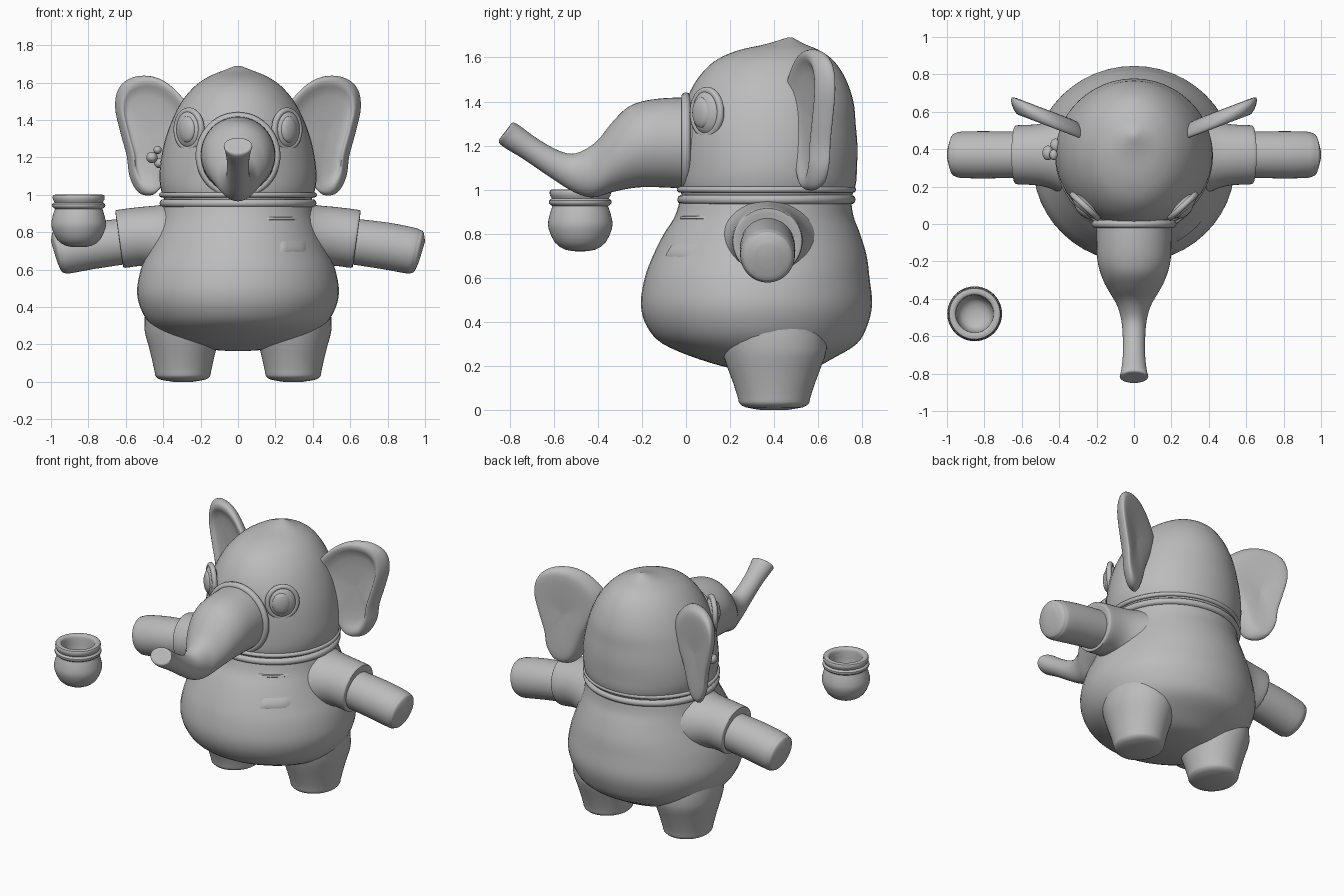
import bpy, bmesh, math
from mathutils import Vector, Matrix

old = bpy.data.objects.get("Cube")
if old:
    bpy.data.objects.remove(old, do_unlink=True)

grey = bpy.data.materials.new("plain_grey")
grey.use_nodes = True
grey.diffuse_color = (0.5, 0.5, 0.5, 1)
grey.node_tree.nodes["Principled BSDF"].inputs["Base Color"].default_value = (0.5, 0.5, 0.5, 1)


def finish(name, bm, angle=40):
    """Turn a bmesh into a smooth-shaded object."""
    bmesh.ops.recalc_face_normals(bm, faces=bm.faces)
    mesh = bpy.data.meshes.new(name)
    bm.to_mesh(mesh)
    bm.free()
    mesh.materials.append(grey)
    ob = bpy.data.objects.new(name, mesh)
    bpy.context.collection.objects.link(ob)
    bpy.ops.object.select_all(action='DESELECT')
    ob.select_set(True)
    bpy.context.view_layer.objects.active = ob
    bpy.ops.object.shade_smooth_by_angle(angle=math.radians(angle))
    return ob


def bridge(name, loops, angle=40):
    """Skin a list of closed loops and cap both ends."""
    bm = bmesh.new()
    rows = [[bm.verts.new(p) for p in loop] for loop in loops]
    n = len(rows[0])
    for a, b in zip(rows, rows[1:]):
        for i in range(n):
            bm.faces.new((a[i], a[(i + 1) % n], b[(i + 1) % n], b[i]))
    bm.faces.new(rows[0])
    bm.faces.new(rows[-1])
    return finish(name, bm, angle)


def spline(pts, steps, closed=False):
    """Catmull-Rom interpolation of equal-length tuples."""
    if steps == 1:
        return pts
    n, out = len(pts), []
    for i in range(n if closed else n - 1):
        idx = [(i + k) % n if closed else min(max(i + k, 0), n - 1) for k in (-1, 0, 1, 2)]
        p0, p1, p2, p3 = (pts[k] for k in idx)
        for s in range(steps):
            t = s / steps
            out.append(tuple(b + 0.5 * t * (c - a + t * (2 * a - 5 * b + 4 * c - d + t * (3 * (b - c) + d - a)))
                             for a, b, c, d in zip(p0, p1, p2, p3)))
    return out if closed else out + [pts[-1]]


def ellipse(centre, u, v, seg=48):
    angles = [2 * math.pi * i / seg for i in range(seg)]
    return [centre + u * math.cos(a) + v * math.sin(a) for a in angles]


def stack(name, rings, cx=0, steps=4, angle=40):
    """Horizontal ellipses: z, centre y, x radius, y radius."""
    return bridge(name, [ellipse(Vector((cx, cy, z)), Vector((rx, 0, 0)), Vector((0, ry, 0)))
                         for z, cy, rx, ry in spline(rings, steps)], angle)


def ellipsoid(name, centre, size, turn=0):
    bm = bmesh.new()
    m = Matrix.Translation(centre) @ Matrix.Rotation(turn, 4, 'Z') @ Matrix.Diagonal((*size, 1))
    bmesh.ops.create_uvsphere(bm, u_segments=32, v_segments=16, radius=1, matrix=m)
    return finish(name, bm)


def hoop(name, centre, u, v, thick):
    """Closed tube along the ellipse spanned by u and v."""
    normal = u.cross(v).normalized()
    bm = bmesh.new()
    rows = []
    for i in range(64):
        a = 2 * math.pi * i / 64
        out = u * math.cos(a) + v * math.sin(a)
        rows.append([bm.verts.new(p) for p in ellipse(centre + out, out.normalized() * thick, normal * thick, 10)])
    for i, a in enumerate(rows):
        b = rows[(i + 1) % 64]
        for j in range(10):
            k = (j + 1) % 10
            bm.faces.new((a[j], a[k], b[k], b[j]))
    return finish(name, bm)


# Round body
body = [(0.165, 0.40, 0.05, 0.05), (0.18, 0.40, 0.2, 0.16), (0.23, 0.36, 0.36, 0.3),
        (0.3, 0.335, 0.46, 0.44), (0.38, 0.322, 0.515, 0.5), (0.48, 0.32, 0.54, 0.525),
        (0.6, 0.323, 0.52, 0.51), (0.7, 0.335, 0.48, 0.485), (0.8, 0.345, 0.44, 0.445),
        (0.88, 0.355, 0.415, 0.405), (0.97, 0.362, 0.395, 0.385)]
stack("body", body)

# Collar folds at the neck
for z, r, t in ((0.955, 0.388, 0.022), (1.0, 0.398, 0.014)):
    hoop("collar_fold", Vector((0, 0.365, z)), Vector((r + 0.01, 0, 0)), Vector((0, r - 0.005, 0)), t)

# Head with a small crest on top
stack("head", [(0.94, 0.365, 0.38, 0.375), (1.02, 0.37, 0.41, 0.4), (1.1, 0.373, 0.42, 0.403),
               (1.2, 0.375, 0.41, 0.403), (1.3, 0.375, 0.388, 0.395), (1.4, 0.38, 0.352, 0.38),
               (1.5, 0.388, 0.3, 0.338), (1.58, 0.4, 0.232, 0.275), (1.63, 0.42, 0.16, 0.19),
               (1.66, 0.45, 0.09, 0.09), (1.69, 0.472, 0.012, 0.012)])

# Trunk: top y/z, bottom y/z, half width
trunk = [(0.06, 1.42, 0.06, 1.0, 0.2), (-0.1, 1.415, -0.1, 1.01, 0.2), (-0.2, 1.4, -0.22, 1.01, 0.193),
         (-0.27, 1.37, -0.33, 0.99, 0.165), (-0.34, 1.3, -0.405, 0.967, 0.125), (-0.41, 1.215, -0.46, 0.97, 0.09),
         (-0.5, 1.165, -0.53, 1.0, 0.068), (-0.58, 1.178, -0.63, 1.065, 0.06), (-0.68, 1.235, -0.74, 1.14, 0.06),
         (-0.755, 1.29, -0.83, 1.195, 0.07), (-0.785, 1.305, -0.85, 1.22, 0.075), (-0.8, 1.29, -0.838, 1.24, 0.045)]
bridge("trunk", [ellipse(Vector((0, (ty + by) / 2, (tz + bz) / 2)), Vector((w, 0, 0)),
                         Vector((0, (ty - by) / 2, (tz - bz) / 2)))
                 for ty, tz, by, bz, w in spline(trunk, 4)])
hoop("trunk_base_fold", Vector((0, 0.0, 1.21)), Vector((0.205, 0, 0)), Vector((0, 0, 0.21)), 0.022)

# Ear outline in x/z, and its cross-section as scale and depth
outline = [(0.27, 1.46), (0.35, 1.57), (0.45, 1.63), (0.56, 1.63), (0.635, 1.575), (0.655, 1.47), (0.625, 1.33),
           (0.59, 1.2), (0.575, 1.09), (0.53, 1.01), (0.46, 1.0), (0.41, 1.06), (0.36, 1.2), (0.29, 1.34)]
ear_section = [(0.02, 0.035), (0.5, 0.045), (0.85, 0.045), (0.96, 0.025), (1, -0.01),
               (0.96, -0.045), (0.86, -0.05), (0.65, -0.022), (0.02, -0.01)]


def ear_loop(side, scale, depth):
    loop = []
    for x, z in spline(outline, 4, True):
        px, pz = 0.48 + (x - 0.48) * scale, 1.33 + (z - 1.33) * scale
        loop.append(Vector((side * (px + 0.35 * depth), 0.5 + 0.38 * (px - 0.28) + depth, pz)))
    return loop


# Arm parts: top x/z, bottom x/z, half depth
sleeve = [(0.3, 0.97, 0.36, 0.56, 0.24), (0.42, 0.945, 0.45, 0.61, 0.185), (0.52, 0.935, 0.52, 0.62, 0.163),
          (0.64, 0.92, 0.6, 0.61, 0.158), (0.655, 0.91, 0.615, 0.62, 0.148), (0.65, 0.88, 0.615, 0.65, 0.12)]
hand = [(0.6, 0.875, 0.56, 0.635, 0.122), (0.8, 0.852, 0.76, 0.605, 0.126), (0.94, 0.825, 0.9, 0.58, 0.124),
        (0.975, 0.812, 0.925, 0.582, 0.117), (0.992, 0.8, 0.945, 0.592, 0.105), (1.0, 0.75, 0.97, 0.65, 0.05)]
leg = [(0.0, 0.4, 0.05, 0.06), (0.012, 0.4, 0.12, 0.13), (0.03, 0.4, 0.145, 0.158), (0.05, 0.4, 0.15, 0.163),
       (0.12, 0.4, 0.165, 0.185), (0.2, 0.4, 0.185, 0.215), (0.28, 0.4, 0.205, 0.24), (0.4, 0.38, 0.2, 0.25)]

for side, label in ((1, "left"), (-1, "right")):
    stack(label + "_leg", leg, side * 0.295, 2)
    for part, rings in (("sleeve", sleeve), ("hand", hand)):
        bridge(f"{label}_{part}", [ellipse(Vector((side * (tx + bx) / 2, 0.37, (tz + bz) / 2)), Vector((0, w, 0)),
                                           Vector((side * (tx - bx) / 2, 0, (tz - bz) / 2)))
                                   for tx, tz, bx, bz, w in spline(rings, 3)])
    bridge(label + "_ear", [ear_loop(side, s, d) for s, d in spline(ear_section, 3)], 60)
    # Eye with lid ring and raised pupil
    turn = side * math.radians(43)
    across = Vector((math.cos(turn), math.sin(turn), 0))
    outward = Vector((math.sin(turn), -math.cos(turn), 0))
    centre = Vector((side * 0.262, 0.095, 1.35))
    ellipsoid(label + "_eye", centre, (0.085, 0.04, 0.1), turn)
    hoop(label + "_eyelid", centre, across * 0.09, Vector((0, 0, 0.1)), 0.017)
    ellipsoid(label + "_pupil", centre + outward * 0.025 - across * side * 0.01, (0.055, 0.025, 0.07), turn)

# Small bud by the right ear
for x, y, z, r in ((-0.46, 0.38, 1.2, 0.03), (-0.43, 0.37, 1.24, 0.022), (-0.42, 0.42, 1.17, 0.028)):
    ellipsoid("ear_bud", (x, y, z), (r, r * 1.3, r))

# Chest pocket plates lying on the body
def chest(x, z, lift):
    ring = next(((a, b) for a, b in zip(body, body[1:]) if a[0] <= z <= b[0]))
    t = (z - ring[0][0]) / (ring[1][0] - ring[0][0])
    cy, rx, ry = (a + (b - a) * t for a, b in zip(ring[0][1:], ring[1][1:]))
    return Vector((x, cy - ry * math.sqrt(1 - (x / rx) ** 2) - lift, z))


def plate(name, x0, x1, z0, z1):
    bm = bmesh.new()
    grid = [[bm.verts.new(chest(x0 + (x1 - x0) * i / 8, z0 + (z1 - z0) * j / 4,
                                0.008 if 0 < i < 8 and 0 < j < 4 else -0.004))
             for i in range(9)] for j in range(5)]
    for a, b in zip(grid, grid[1:]):
        for i in range(8):
            bm.faces.new((a[i], a[i + 1], b[i + 1], b[i]))
    finish(name, bm)


plate("pocket_flap", 0.15, 0.32, 0.865, 0.882)
plate("pocket_patch", 0.22, 0.37, 0.69, 0.76)

# Floating pot: radius and height from outside base to inside floor
pot = [(0.02, 0.72), (0.07, 0.728), (0.115, 0.76), (0.143, 0.82), (0.145, 0.86), (0.132, 0.91), (0.127, 0.925),
       (0.14, 0.935), (0.142, 0.95), (0.13, 0.96), (0.138, 0.975), (0.138, 0.995), (0.13, 1.0), (0.108, 1.0),
       (0.1, 0.98), (0.095, 0.9), (0.07, 0.85), (0.02, 0.835)]
stack("pot", [(z, -0.48, r, r) for r, z in pot], -0.852, 2)
